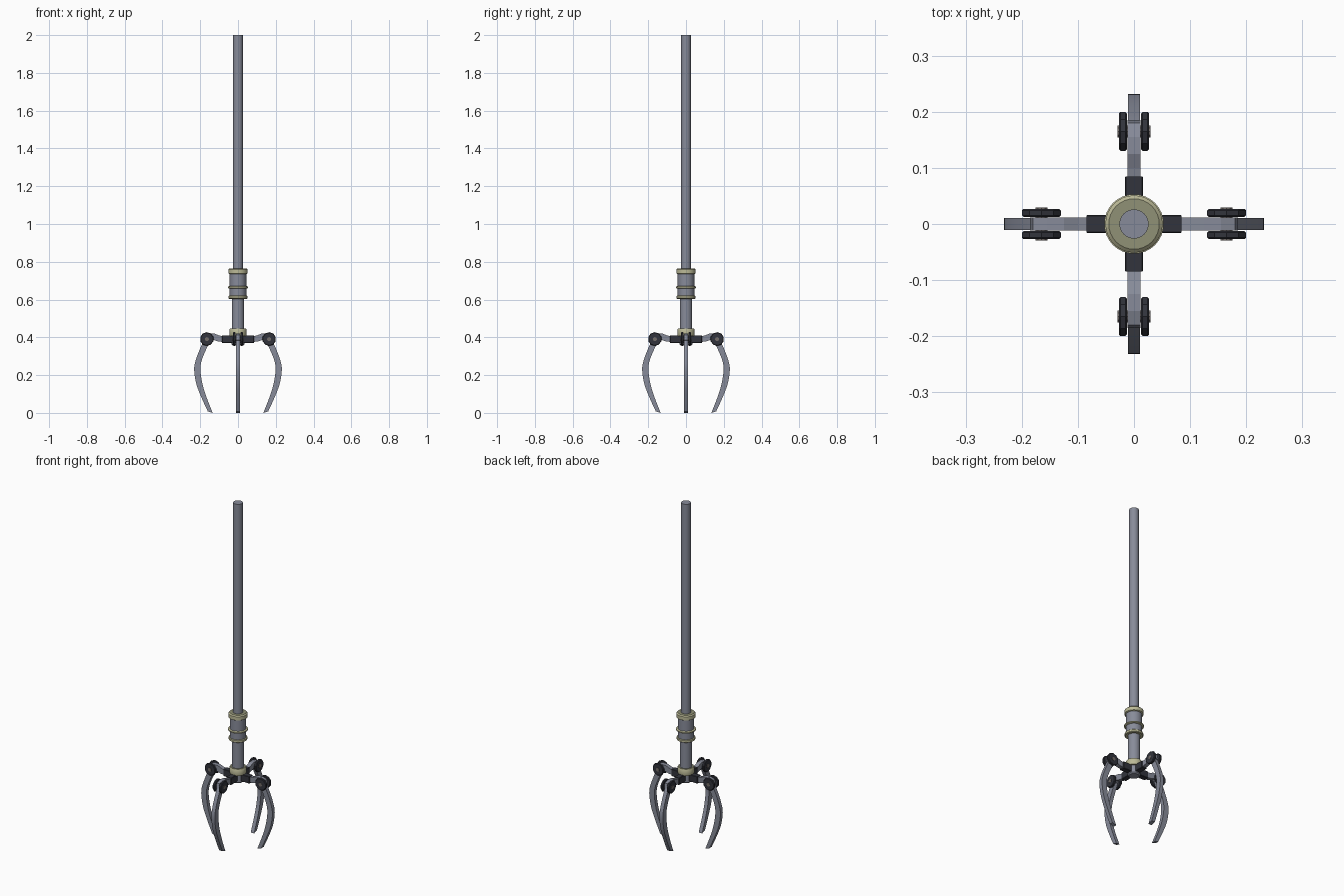
import bpy, bmesh, math
from mathutils import Matrix, Vector

if "Cube" in bpy.data.objects:
    bpy.data.objects.remove(bpy.data.objects["Cube"])


def mat(name, col):
    m = bpy.data.materials.new(name)
    m.diffuse_color = (*col, 1)
    m.use_nodes = True
    m.node_tree.nodes["Principled BSDF"].inputs["Base Color"].default_value = m.diffuse_color
    return m


STEEL = mat("steel grey", (0.245, 0.26, 0.32))
BRASS = mat("pale brass", (0.50, 0.49, 0.31))
OLIVE = mat("dull olive", (0.28, 0.285, 0.18))
DARK = mat("dark iron", (0.032, 0.034, 0.045))
BRONZE = mat("bolt bronze", (0.17, 0.15, 0.14))


def finish(bm, name, mats, smooth=False):
    bmesh.ops.recalc_face_normals(bm, faces=bm.faces)
    me = bpy.data.meshes.new(name)
    bm.to_mesh(me)
    bm.free()
    for m in mats:
        me.materials.append(m)
    ob = bpy.data.objects.new(name, me)
    bpy.context.collection.objects.link(ob)
    if smooth:
        bpy.ops.object.select_all(action='DESELECT')
        ob.select_set(True)
        bpy.context.view_layer.objects.active = ob
        bpy.ops.object.shade_smooth_by_angle(angle=math.radians(35))
    return ob


def lathe(name, profile, mats, n=32, top_index=None):
    """Closed solid of revolution from (radius, z) points, bottom to top."""
    bm = bmesh.new()
    rings = [[bm.verts.new((r * math.cos(2 * math.pi * i / n),
                            r * math.sin(2 * math.pi * i / n), z)) for i in range(n)]
             for r, z in profile]
    for a, b in zip(rings, rings[1:]):
        for i in range(n):
            j = (i + 1) % n
            bm.faces.new((a[i], a[j], b[j], b[i]))
    bm.faces.new(rings[0])
    bm.faces.new(rings[-1])
    ob = finish(bm, name, mats, True)
    if top_index is not None:
        for p in ob.data.polygons:
            if p.normal.z > 0.95:
                p.material_index = top_index
    return ob


def slab(name, outline, y0, y1, m, turn, smooth=False, bevel=0.0):
    """Extrude an (x, z) outline from y0 to y1, then turn it about z."""
    bm = bmesh.new()
    f = bm.faces.new([bm.verts.new((x, y0, z)) for x, z in outline])
    ext = bmesh.ops.extrude_face_region(bm, geom=[f])
    bmesh.ops.translate(bm, vec=(0, y1 - y0, 0),
                        verts=[v for v in ext['geom'] if isinstance(v, bmesh.types.BMVert)])
    if bevel:
        rim = [e for e in bm.edges if abs(e.verts[0].co.y - e.verts[1].co.y) < 1e-6]
        bmesh.ops.bevel(bm, geom=rim, offset=bevel, segments=1, affect='EDGES')
    bmesh.ops.transform(bm, matrix=Matrix.Rotation(turn, 4, 'Z'), verts=bm.verts)
    return finish(bm, name, [m], smooth)


def ngon(cx, cz, r, n):
    return [(cx + r * math.cos(2 * math.pi * (i + .5) / n),
             cz + r * math.sin(2 * math.pi * (i + .5) / n)) for i in range(n)]


def curve(points, steps=5):
    """Catmull-Rom smoothing of a 2D path."""
    p = [Vector(q) for q in points]
    p = [2 * p[0] - p[1]] + p + [2 * p[-1] - p[-2]]
    out = []
    for a, b, c, d in zip(p, p[1:], p[2:], p[3:]):
        for k in range(steps):
            t = k / steps
            out.append(0.5 * (2 * b + (c - a) * t + (2 * a - 5 * b + 4 * c - d) * t * t
                              + (3 * b - a - 3 * c + d) * t ** 3))
    return [tuple(q) for q in out + [p[-2]]]


# Shaft and narrower tube under the housing
lathe("long_shaft", [(0.026, 0.74), (0.026, 2.0)], [STEEL])
lathe("lower_tube", [(0.033, 0.43), (0.033, 0.61)], [STEEL])

# Housing with its rings
lathe("housing", [(0.044, 0.61), (0.044, 0.74)], [STEEL])
lathe("housing_cap", [(0.046, 0.735), (0.051, 0.738), (0.051, 0.759), (0.045, 0.765)],
      [BRASS, OLIVE], top_index=1)
lathe("housing_middle_ring", [(0.048, 0.659), (0.053, 0.662), (0.053, 0.668), (0.048, 0.671)], [BRASS])
lathe("housing_bottom_ring", [(0.046, 0.604), (0.050, 0.607), (0.050, 0.618), (0.046, 0.621)], [BRASS])

# Hub carrying the four arms
lathe("hub_collar", [(0.044, 0.408), (0.045, 0.411), (0.045, 0.441), (0.042, 0.446)],
      [BRASS, OLIVE], top_index=1)
lathe("hub_core", [(0.028, 0.358), (0.034, 0.364), (0.034, 0.41)], [STEEL])

# Claw outline: outer edge down, inner edge back up
outer = curve([(0.165, 0.408), (0.192, 0.360), (0.222, 0.285), (0.232, 0.228),
               (0.219, 0.148), (0.188, 0.069), (0.160, 0.008)])
inner = curve([(0.134, 0.0), (0.164, 0.076), (0.187, 0.148), (0.199, 0.228),
               (0.190, 0.285), (0.158, 0.360), (0.145, 0.395)])
link = [(0.075, 0.375), (0.105, 0.378), (0.135, 0.388), (0.165, 0.376), (0.185, 0.385),
        (0.180, 0.412), (0.155, 0.420), (0.125, 0.420), (0.100, 0.410), (0.075, 0.405)]
block = [(0.025, 0.370), (0.085, 0.370), (0.085, 0.411), (0.025, 0.411)]

for k, side in enumerate(("right", "back", "left", "front")):
    a = k * math.pi / 2
    slab(side + "_arm_socket", block, -0.016, 0.016, DARK, a, bevel=0.002)
    slab(side + "_arm_link", link, -0.0118, 0.0118, STEEL, a)
    slab(side + "_claw", outer + inner, -0.011, 0.011, STEEL, a, True)
    # Knuckle: two cheek plates and a bolt
    for s, tag in ((1, "a"), (-1, "b")):
        slab(f"{side}_knuckle_plate_{tag}", ngon(0.165, 0.391, 0.0365, 10),
             s * 0.0125, s * 0.027, DARK, a, bevel=0.003)
    slab(side + "_knuckle_bolt", ngon(0.165, 0.391, 0.011, 10), -0.029, 0.029, BRONZE, a)
